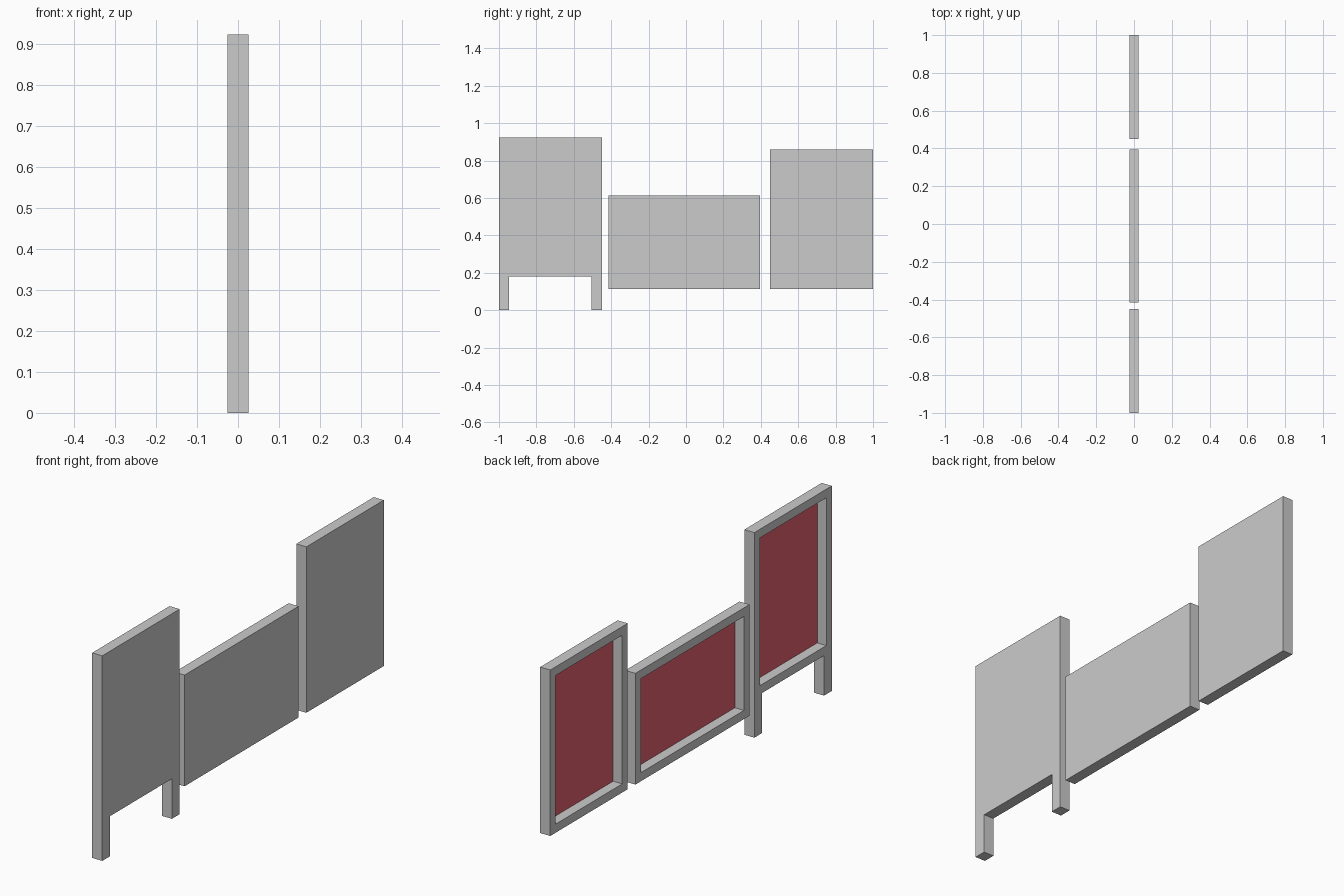
import bpy, bmesh
from mathutils import Matrix, Vector

if "Cube" in bpy.data.objects:
    bpy.data.objects.remove(bpy.data.objects["Cube"])

THICK = 0.05    # panel thickness along x
BORDER = 0.055  # frame border width
DEPTH = 0.045   # recess depth from the -x side

red = bpy.data.materials.new("red_fabric")
red.diffuse_color = (0.78, 0.12, 0.16, 1)
red.use_nodes = True
red.node_tree.nodes["Principled BSDF"].inputs["Base Color"].default_value = red.diffuse_color
grey = bpy.data.materials.new("grey_frame")
grey.diffuse_color = (0.8, 0.8, 0.8, 1)
grey.use_nodes = True
grey.node_tree.nodes["Principled BSDF"].inputs["Base Color"].default_value = grey.diffuse_color


def box(name, y0, y1, z0, z1, recessed=False):
    """Box spanning the given y/z range; optionally with a red recess on -x."""
    bm = bmesh.new()
    place = (Matrix.Translation((0, (y0 + y1) / 2, (z0 + z1) / 2))
             @ Matrix.Diagonal((THICK, y1 - y0, z1 - z0, 1)))
    bmesh.ops.create_cube(bm, size=1, matrix=place)
    mesh = bpy.data.meshes.new(name)
    mesh.materials.append(grey)
    if recessed:
        mesh.materials.append(red)
        bm.normal_update()
        face = min(bm.faces, key=lambda f: f.calc_center_median().x)
        bmesh.ops.inset_region(bm, faces=[face], thickness=BORDER)
        # Push the inset face in, leaving a sunken field with vertical walls
        new = bmesh.ops.extrude_discrete_faces(bm, faces=[face])["faces"][0]
        bmesh.ops.translate(bm, verts=new.verts, vec=Vector((DEPTH, 0, 0)))
        new.material_index = 1
    bm.to_mesh(mesh)
    bm.free()
    obj = bpy.data.objects.new(name, mesh)
    bpy.context.collection.objects.link(obj)
    return obj


# Three framed panels
box("tall_panel_with_legs", -1.0, -0.45, 0.18, 0.922, True)
box("low_middle_panel", -0.415, 0.395, 0.112, 0.612, True)
box("tall_end_panel", 0.45, 1.0, 0.112, 0.858, True)

# Legs continue the side posts of the first panel
for name, y in (("outer_leg", -1.0), ("inner_leg", -0.45 - BORDER)):
    box(name, y, y + BORDER, 0, 0.18)
